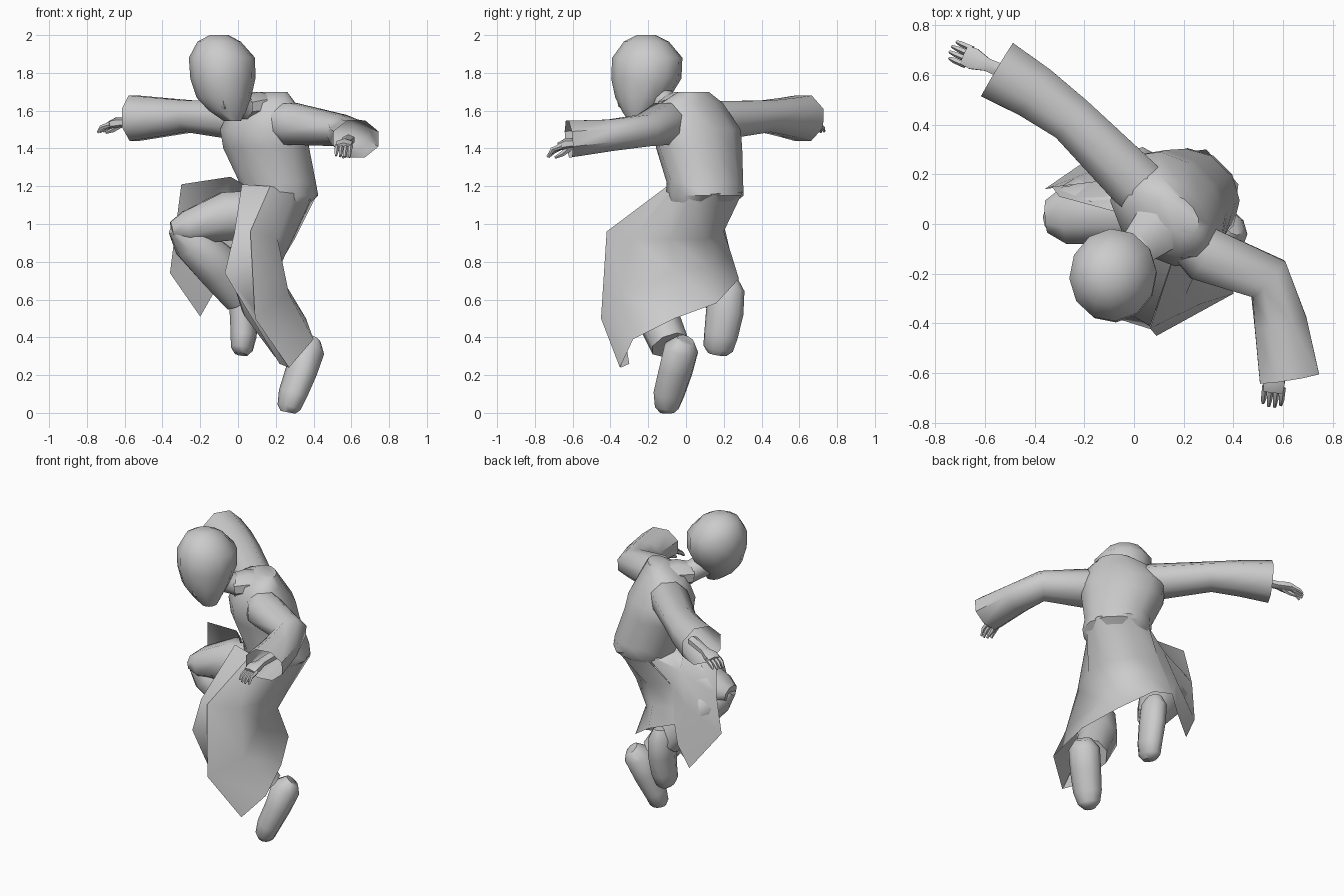
import bpy, math
from mathutils import Vector


def finish(name, verts, faces, angle=50):
    me = bpy.data.meshes.new(name)
    me.from_pydata([tuple(v) for v in verts], [], faces)
    me.update()
    ob = bpy.data.objects.new(name, me)
    bpy.context.collection.objects.link(ob)
    bpy.ops.object.select_all(action='DESELECT')
    ob.select_set(True)
    bpy.context.view_layer.objects.active = ob
    bpy.ops.object.mode_set(mode='EDIT')
    bpy.ops.mesh.select_all(action='SELECT')
    bpy.ops.mesh.normals_make_consistent(inside=False)
    bpy.ops.object.mode_set(mode='OBJECT')
    bpy.ops.object.shade_smooth_by_angle(angle=math.radians(angle))
    return ob


def loft(name, rings, ref, n=8, cap=(True, True), axis=None):
    """Elliptical rings (x, y, z, side radius, radius along ref) along a path."""
    P = [Vector(r[:3]) for r in rings]
    verts, faces = [], []
    for i, r in enumerate(rings):
        t = Vector(axis) if axis else (P[min(i + 1, len(P) - 1)] - P[max(i - 1, 0)])
        t.normalize()
        s = t.cross(Vector(ref)).normalized()
        u = s.cross(t).normalized()
        for k in range(n):
            a = 2 * math.pi * (k + 0.5) / n
            verts.append(P[i] + s * r[3] * math.cos(a) + u * r[4] * math.sin(a))
    for i in range(len(rings) - 1):
        for k in range(n):
            j = (k + 1) % n
            faces.append((i * n + k, i * n + j, (i + 1) * n + j, (i + 1) * n + k))
    if cap[0]:
        faces.append(tuple(range(n)))
    if cap[1]:
        faces.append(tuple((len(rings) - 1) * n + k for k in range(n)))
    return finish(name, verts, faces)


def sheet(name, cols):
    """Thin cloth surface stretched over columns of points."""
    m = len(cols[0])
    verts = [p for c in cols for p in c]
    faces = [(i * m + k, i * m + k + 1, (i + 1) * m + k + 1, (i + 1) * m + k)
             for i in range(len(cols) - 1) for k in range(m - 1)]
    return finish(name, verts, faces, 60)


FACING = (-0.7, -0.7, 0)
UP = (0, 0, 1)

# Head, neck and nose
loft("head", [(-0.10, -0.21, 2.00, .05, .05), (-0.10, -0.21, 1.965, .115, .12),
              (-0.085, -0.205, 1.88, .175, .187), (-0.08, -0.21, 1.77, .172, .187),
              (-0.075, -0.23, 1.67, .145, .145), (-0.055, -0.25, 1.60, .10, .09),
              (-0.03, -0.255, 1.545, .045, .05)], (-0.2, -1, 0), 12, axis=(0, 0, -1))
loft("nose", [(-0.085, -0.355, 1.67, .012, .01), (-0.075, -0.345, 1.63, .018, .016),
              (-0.07, -0.33, 1.61, .012, .01)], (0, -1, 0), 6)
loft("neck", [(-0.05, -0.17, 1.68, .07, .07), (0.04, -0.07, 1.62, .07, .065),
              (0.12, 0.0, 1.56, .10, .09)], UP)
loft("collar", [(0.02, -0.09, 1.62, .085, .065), (0.08, -0.03, 1.63, .11, .075),
                (0.15, 0.03, 1.61, .13, .08)], UP, 8, (False, True))

# Robe body, turned between front and side
loft("torso", [(0.18, 0.04, 1.70, .10, .06), (0.14, 0.03, 1.64, .20, .13),
               (0.135, 0.06, 1.50, .26, .20), (0.15, 0.07, 1.40, .25, .205),
               (0.21, 0.10, 1.22, .205, .20), (0.22, 0.10, 1.15, .21, .20),
               (0.19, 0.06, 1.06, .14, .12), (0.14, 0.03, 0.96, .09, .08)],
     FACING, 12, axis=(0, 0, -1))

# Sleeves, open at the flared cuffs
loft("sleeve_back", [(0.08, 0.10, 1.54, .11, .10), (0.0, 0.17, 1.55, .12, .11),
                     (-0.25, 0.42, 1.57, .105, .09), (-0.40, 0.53, 1.565, .12, .11),
                     (-0.55, 0.62, 1.56, .135, .13)], UP, 8, (True, False))
loft("sleeve_front", [(0.20, -0.04, 1.54, .10, .10), (0.28, -0.12, 1.53, .12, .12),
                      (0.54, -0.22, 1.495, .105, .09), (0.59, -0.40, 1.47, .115, .09),
                      (0.625, -0.62, 1.45, .13, .105)], UP, 8, (True, False))


# Hands with fingers and thumb
def hand(name, wrist, fwd, droop):
    w, f = Vector(wrist), Vector(fwd).normalized()
    s = f.cross(Vector(UP)).normalized()
    d = Vector((0, 0, -droop))
    loft(name + "_palm", [(*(w - f * .15), .035, .03), (*w, .03, .025),
                          (*(w + f * .06), .05, .03), (*(w + f * .10 + d * .3), .045, .02)], UP, 6)
    for k in (-1.5, -0.5, 0.5, 1.5):
        a = w + f * .08 + s * k * .024 + d * .3
        b = a + f * .05 + d * (0.6 + .1 * k)
        c = b + f * (.035 - .01 * abs(k)) + d * (1.0 - .2 * k)
        loft(name + "_finger", [(*a, .013, .015), (*b, .012, .013), (*c, .007, .007)], UP, 5)
    a = w + f * .03 + d * .5
    loft(name + "_thumb", [(*a, .018, .018), (*(a + f * .05 + d * 1.2), .014, .014),
                           (*(a + f * .09 + d * 1.7), .007, .007)], UP, 5)


hand("hand_back", (-0.59, 0.64, 1.54), (-0.88, 0.38, -0.1), .02)
hand("hand_front", (0.57, -0.575, 1.43), (-0.1, -0.95, -0.1), .03)

# Trouser legs
loft("leg_raised", [(0.14, 0.07, 1.06, .13, .13), (-0.06, 0.05, 1.04, .14, .14),
                    (-0.27, 0.035, 0.98, .125, .095), (-0.35, 0.03, 0.965, .07, .05)], UP)
loft("shin_raised", [(-0.34, 0.01, 0.98, .04, .05), (-0.25, 0.04, 0.91, .11, .12),
                     (-0.10, 0.11, 0.77, .13, .135), (0.01, 0.175, 0.60, .09, .09)],
     (0, 1, 0))
loft("leg_lower", [(0.18, 0.03, 1.06, .11, .12), (0.11, -0.13, 0.99, .10, .12),
                   (0.06, -0.27, 0.87, .09, .09), (0.055, -0.30, 0.80, .07, .06)], UP)
loft("shin_lower", [(0.05, -0.29, 0.87, .07, .06), (0.06, -0.25, 0.76, .11, .10),
                    (0.13, -0.18, 0.58, .125, .12), (0.27, -0.085, 0.36, .105, .105)],
     (0, 1, 0))

# Shoes, toes pointing down
loft("shoe_raised", [(0.025, 0.215, 0.71, .045, .06), (0.025, 0.215, 0.65, .075, .095),
                     (0.03, 0.205, 0.53, .075, .10), (0.03, 0.185, 0.41, .07, .09),
                     (0.02, 0.17, 0.34, .06, .08), (0.015, 0.165, 0.31, .035, .05)],
     (0.1, 1, 0), 10)
loft("shoe_lower", [(0.40, 0.0, 0.385, .05, .045), (0.37, -0.025, 0.34, .095, .09),
                    (0.335, -0.055, 0.22, .095, .08), (0.29, -0.09, 0.10, .088, .072),
                    (0.27, -0.10, 0.03, .068, .06), (0.265, -0.10, 0.003, .04, .04)],
     (0.8, 0.5, 0), 10)

# Robe skirt over the lowered leg and round the back
sheet("robe_skirt", [
    [(0.17, -0.10, 1.20), (0.065, -0.42, 0.96), (0.09, -0.45, 0.50), (0.27, -0.35, 0.24)],
    [(0.30, -0.08, 1.17), (0.21, -0.28, 0.92), (0.27, -0.32, 0.63), (0.40, -0.28, 0.39)],
    [(0.40, 0.03, 1.16), (0.29, -0.08, 0.92), (0.21, -0.06, 0.75), (0.36, -0.06, 0.50)],
    [(0.42, 0.16, 1.16), (0.30, 0.10, 0.92), (0.21, 0.12, 0.77), (0.26, 0.16, 0.58)],
    [(0.29, 0.30, 1.17), (0.15, 0.20, 0.96), (0.08, 0.24, 0.84), (0.08, 0.28, 0.71)],
    [(0.14, 0.28, 1.20), (-0.03, 0.20, 1.0), (-0.07, 0.23, 0.87), (-0.09, 0.25, 0.77)]])
# Front flap over the lowered thigh
sheet("robe_front_flap", [
    [(0.02, -0.06, 1.21), (-0.02, -0.36, 0.95), (-0.07, -0.38, 0.74), (0.22, -0.30, 0.26)],
    [(0.17, -0.10, 1.20), (0.065, -0.41, 0.96), (0.09, -0.43, 0.55), (0.27, -0.345, 0.24)]])
# Side flap draped behind the raised leg
sheet("robe_side_flap", [
    [(0.03, -0.02, 1.21), (-0.04, 0.04, 1.25), (-0.30, 0.11, 1.21)],
    [(0.14, 0.26, 1.20), (-0.08, 0.18, 1.10), (-0.33, 0.15, 0.98)],
    [(-0.03, 0.20, 1.0), (-0.15, 0.22, 0.90), (-0.36, 0.14, 0.74)],
    [(-0.09, 0.25, 0.77), (-0.12, 0.26, 0.65), (-0.20, 0.25, 0.51)]])
